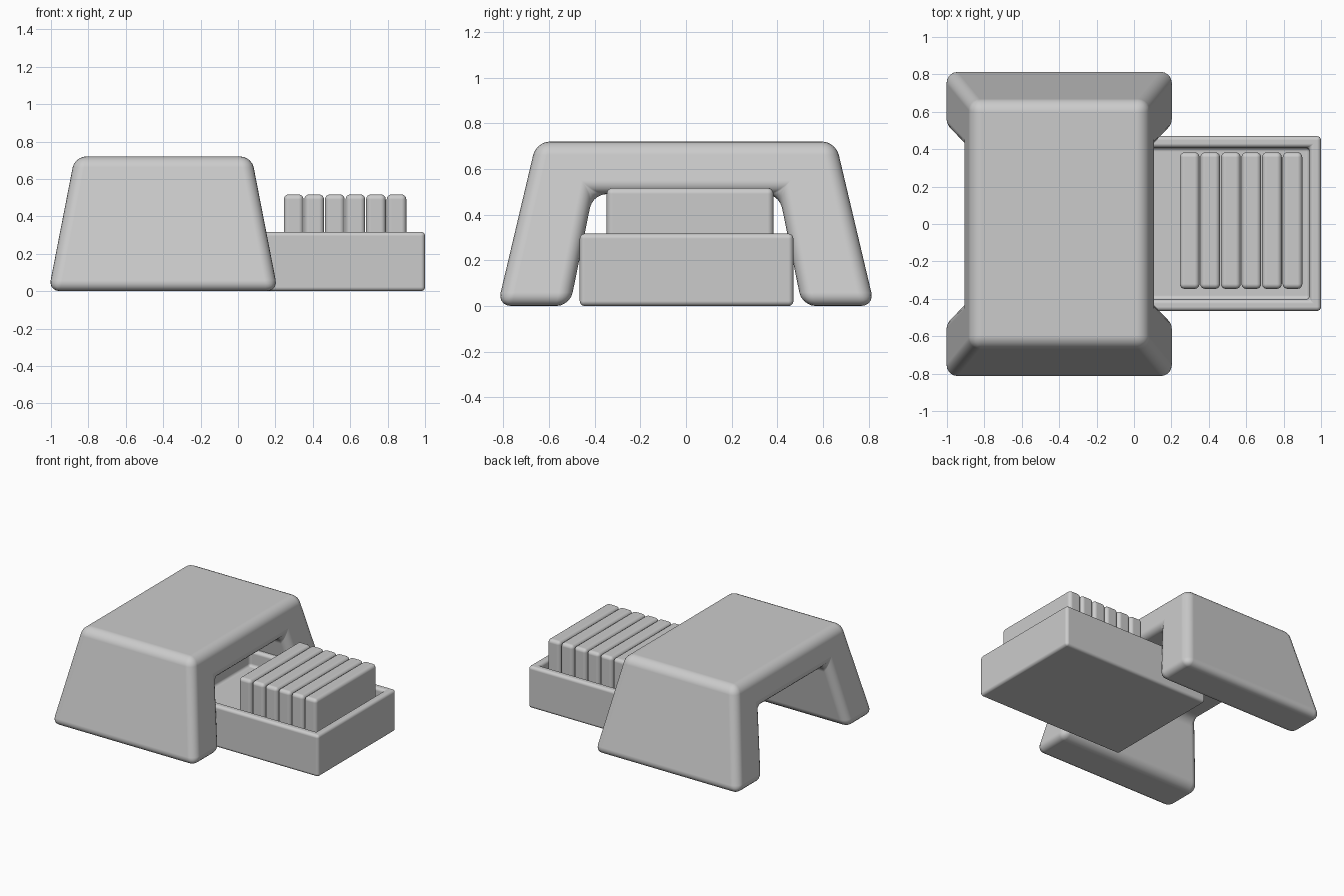
import bpy, bmesh

if "Cube" in bpy.data.objects:
    bpy.data.objects.remove(bpy.data.objects["Cube"])


def finish(name, bm, bevel, segments=4):
    bmesh.ops.recalc_face_normals(bm, faces=bm.faces)
    me = bpy.data.meshes.new(name)
    bm.to_mesh(me)
    bm.free()
    for p in me.polygons:
        p.use_smooth = True
    ob = bpy.data.objects.new(name, me)
    bpy.context.collection.objects.link(ob)
    mod = ob.modifiers.new("Rounded edges", 'BEVEL')
    mod.width = bevel
    mod.segments = segments
    mod.limit_method = 'ANGLE'
    mod.harden_normals = True
    return ob


def box_bm(x0, x1, y0, y1, z0, z1):
    bm = bmesh.new()
    bmesh.ops.create_cube(bm, size=1)
    for v in bm.verts:
        v.co = ((x0 + x1) / 2 + v.co.x * (x1 - x0),
                (y0 + y1) / 2 + v.co.y * (y1 - y0),
                (z0 + z1) / 2 + v.co.z * (z1 - z0))
    return bm


# Tapered arch cover: half profile in y/z, mirrored, ends lean inward with height
half = [(0.655, 0.72), (0.825, 0), (0.508, 0), (0.408, 0.49)]
profile = half + [(-y, z) for y, z in reversed(half)]
bm = bmesh.new()
ends = [[bm.verts.new((-0.4 + s * (0.613 - 0.195 * z), y, z)) for y, z in profile]
        for s in (-1, 1)]
for ring in ends:
    bm.faces.new(ring)
n = len(profile)
for i in range(n):
    j = (i + 1) % n
    bm.faces.new((ends[0][i], ends[0][j], ends[1][j], ends[1][i]))
finish("arch_cover", bm, 0.06, 5)

# Open tray with a sunken pocket
FLOOR = 0.2
bm = box_bm(-0.25, 1.0, -0.465, 0.47, 0, 0.317)
bm.normal_update()
top = max(bm.faces, key=lambda f: f.calc_center_median().z)
bmesh.ops.inset_region(bm, faces=[top], thickness=0.087)
pocket = bmesh.ops.extrude_discrete_faces(bm, faces=[top])["faces"][0]
for v in pocket.verts:
    v.co.z = FLOOR
finish("tray", bm, 0.022)

# Row of upright slabs in the tray
for i in range(6):
    x = 0.245 + i * 0.11
    finish(f"slab_{i + 1}", box_bm(x, x + 0.105, -0.347, 0.383, FLOOR - 0.01, 0.517), 0.026)
